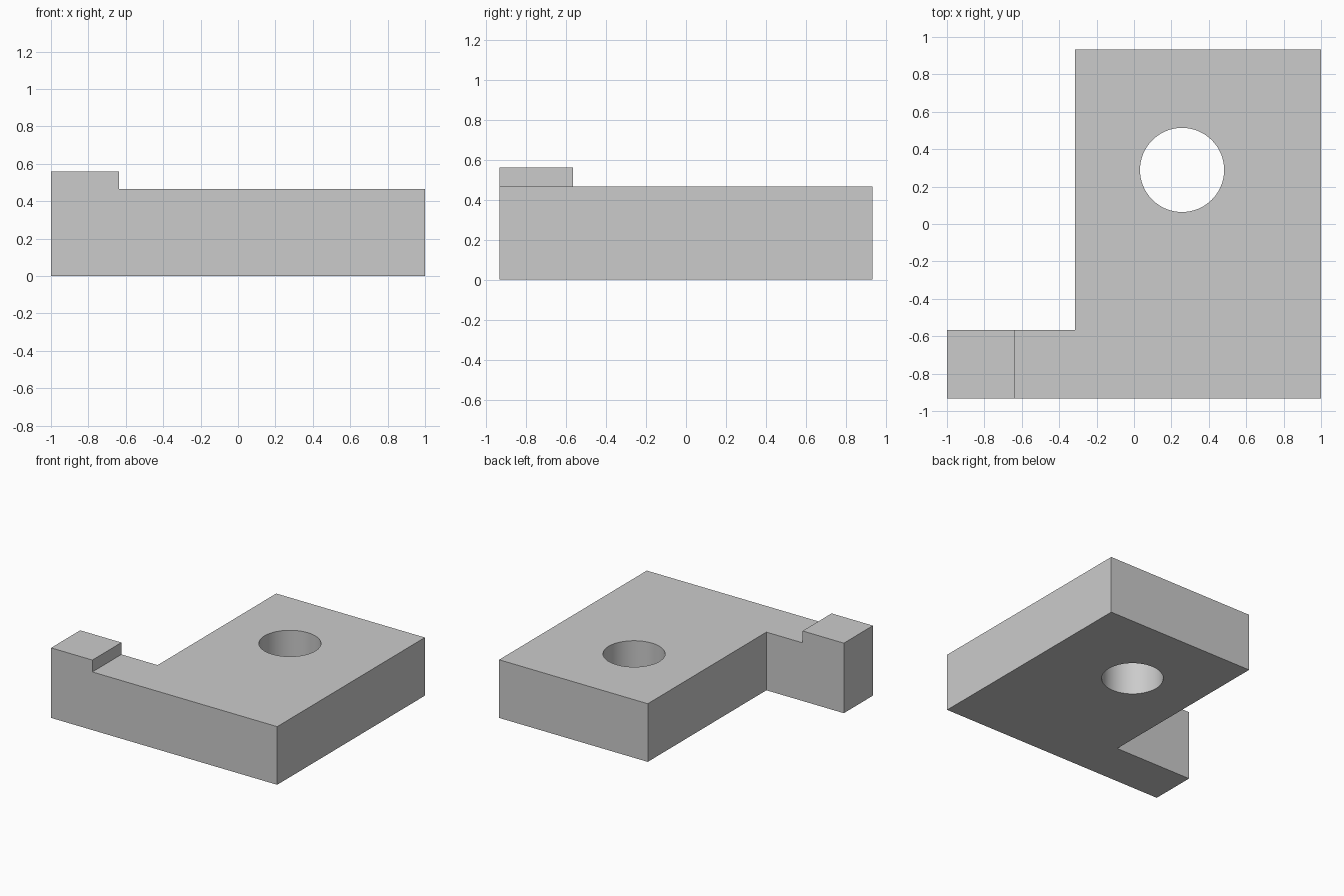
import bpy, bmesh, math
from mathutils import Vector

if "Cube" in bpy.data.objects:
    bpy.data.objects.remove(bpy.data.objects["Cube"])

HALF_Y = 0.933
ARM_BACK = -0.566

grey = bpy.data.materials.new("plain grey")
grey.diffuse_color = (0.6, 0.6, 0.6, 1)
grey.use_nodes = True
grey.node_tree.nodes["Principled BSDF"].inputs["Base Color"].default_value = grey.diffuse_color


def prism(name, points, offset):
    """Closed solid made by sweeping a flat outline along an offset."""
    bm = bmesh.new()
    near = [bm.verts.new(p) for p in points]
    far = [bm.verts.new(Vector(p) + Vector(offset)) for p in points]
    bm.faces.new(near)
    bm.faces.new(far[::-1])
    n = len(points)
    for i in range(n):
        j = (i + 1) % n
        bm.faces.new((near[i], far[i], far[j], near[j]))
    bmesh.ops.recalc_face_normals(bm, faces=bm.faces)
    mesh = bpy.data.meshes.new(name)
    bm.to_mesh(mesh)
    bm.free()
    mesh.materials.append(grey)
    obj = bpy.data.objects.new(name, mesh)
    bpy.context.collection.objects.link(obj)
    return obj


# Bracket: stepped side profile, with the raised tab at the left end
profile = [(-1, 0), (1, 0), (1, 0.465), (-0.635, 0.465), (-0.635, 0.56), (-1, 0.56)]
bracket = prism("bracket", [(x, -HALF_Y, z) for x, z in profile], (0, 2 * HALF_Y, 0))

# Corner notch that leaves the narrow arm
notch = prism("notch_cutter",
              [(-1.2, ARM_BACK, -0.2), (-0.315, ARM_BACK, -0.2),
               (-0.315, 1.2, -0.2), (-1.2, 1.2, -0.2)], (0, 0, 1.2))

# Round through hole
SEGMENTS = 64
ring = [(0.257 + 0.225 * math.cos(math.tau * i / SEGMENTS),
         0.289 + 0.225 * math.sin(math.tau * i / SEGMENTS), -0.2)
        for i in range(SEGMENTS)]
hole = prism("hole_cutter", ring, (0, 0, 1.2))

bpy.context.view_layer.objects.active = bracket
bracket.select_set(True)
for cutter in (notch, hole):
    mod = bracket.modifiers.new(cutter.name, 'BOOLEAN')
    mod.operation = 'DIFFERENCE'
    mod.solver = 'EXACT'
    mod.object = cutter
    bpy.ops.object.modifier_apply(modifier=mod.name)
    bpy.data.objects.remove(cutter)

# Smooth hole wall, sharp block edges
bpy.ops.object.select_all(action='DESELECT')
bracket.select_set(True)
bpy.ops.object.shade_smooth_by_angle(angle=math.radians(30))
